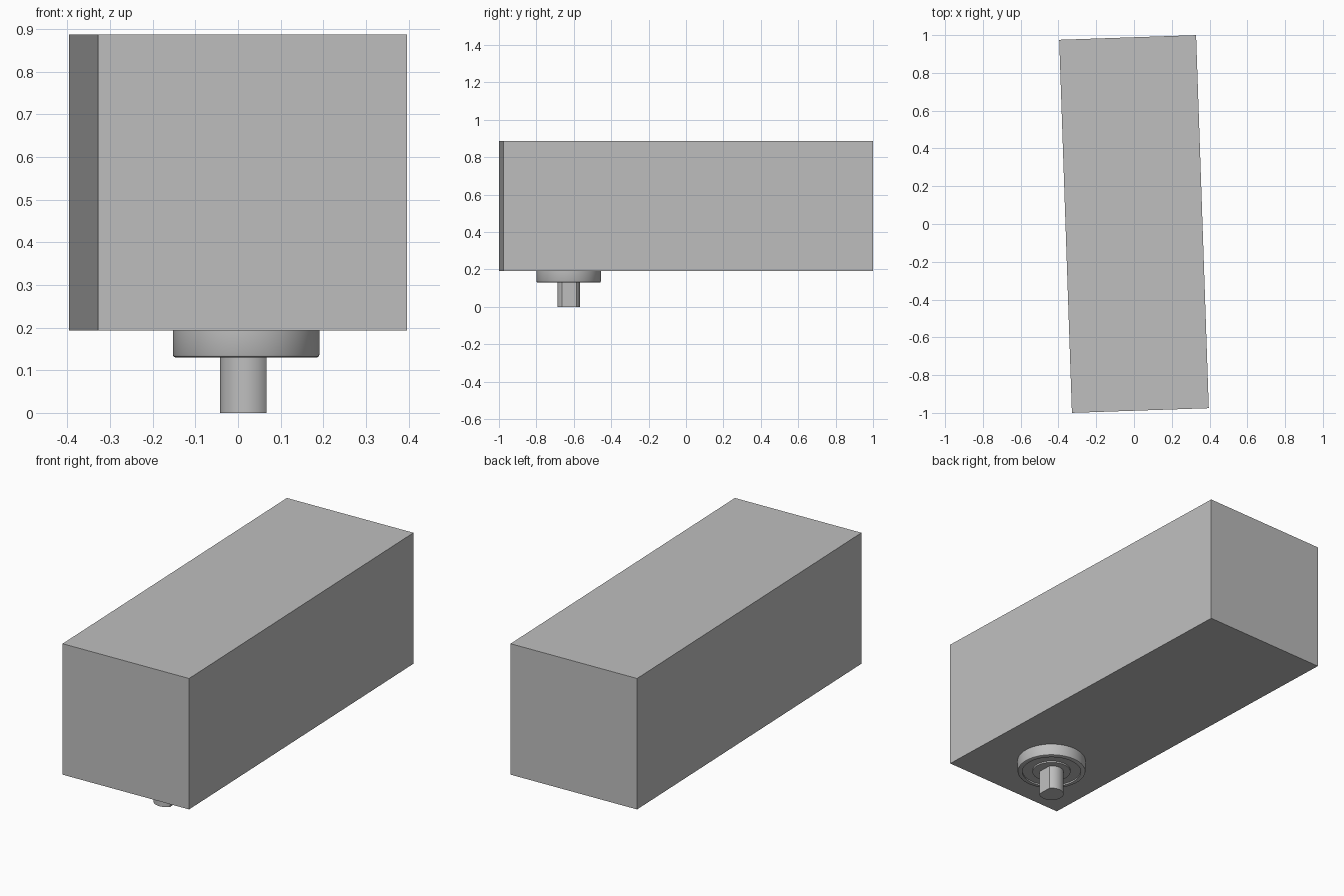
import bpy
import bmesh
from math import cos, sin, pi, acos, radians
from mathutils import Matrix

cube = bpy.data.objects.get("Cube")
if cube:
    bpy.data.objects.remove(cube, do_unlink=True)

GREY = (0.52, 0.52, 0.52, 1)
grey = bpy.data.materials.new("plain grey")
grey.use_nodes = True
grey.diffuse_color = GREY
grey.node_tree.nodes["Principled BSDF"].inputs["Base Color"].default_value = GREY

TURN = radians(1.95)          # the whole unit sits slightly turned
AXIS = (0.019, -0.627)        # drive axis position
BODY_BASE, BODY_TOP = 0.193, 0.887


def add_part(name, bm, location, smooth=False):
    bmesh.ops.recalc_face_normals(bm, faces=bm.faces)
    mesh = bpy.data.meshes.new(name)
    bm.to_mesh(mesh)
    bm.free()
    mesh.materials.append(grey)
    obj = bpy.data.objects.new(name, mesh)
    obj.location = location
    obj.rotation_euler.z = TURN
    bpy.context.collection.objects.link(obj)
    if smooth:
        bpy.ops.object.select_all(action='DESELECT')
        obj.select_set(True)
        bpy.context.view_layer.objects.active = obj
        bpy.ops.object.shade_smooth_by_angle(angle=radians(30))
    return obj


# Box body
bm = bmesh.new()
size = (0.725, 1.976, BODY_TOP - BODY_BASE)
bmesh.ops.create_cube(bm, size=1, matrix=Matrix.Diagonal((*size, 1)))
add_part("body", bm, (0, 0, (BODY_BASE + BODY_TOP) / 2))

# Bearing: rounded outer race, recessed middle and inner race, as a lathe profile
profile = [(0, 0.193), (0.172, 0.193), (0.172, 0.136), (0.170, 0.132),
           (0.166, 0.130), (0.148, 0.130), (0.148, 0.138), (0.096, 0.138),
           (0.096, 0.130), (0.058, 0.130), (0, 0.130)]
bm = bmesh.new()
verts = [bm.verts.new((r, 0, z)) for r, z in profile]
edges = [bm.edges.new(pair) for pair in zip(verts, verts[1:])]
bmesh.ops.spin(bm, geom=verts + edges, cent=(0, 0, 0), axis=(0, 0, 1),
               angle=2 * pi, steps=64)
bmesh.ops.remove_doubles(bm, verts=bm.verts, dist=0.0001)
add_part("bearing", bm, (*AXIS, 0), smooth=True)

# Drive shaft: round bar with one flat on the left side
RADIUS, FLAT, STEPS = 0.061, 0.047, 48
start = acos(FLAT / RADIUS)
bm = bmesh.new()
ring = []
for i in range(STEPS + 1):
    a = start + (2 * pi - 2 * start) * i / STEPS
    ring.append(bm.verts.new((RADIUS * cos(a), RADIUS * sin(a), 0)))
end = bm.faces.new(ring)
top = bmesh.ops.extrude_face_region(bm, geom=[end])
moved = [v for v in top["geom"] if isinstance(v, bmesh.types.BMVert)]
bmesh.ops.translate(bm, verts=moved, vec=(0, 0, 0.135))
add_part("drive_shaft", bm, (*AXIS, 0), smooth=True)
